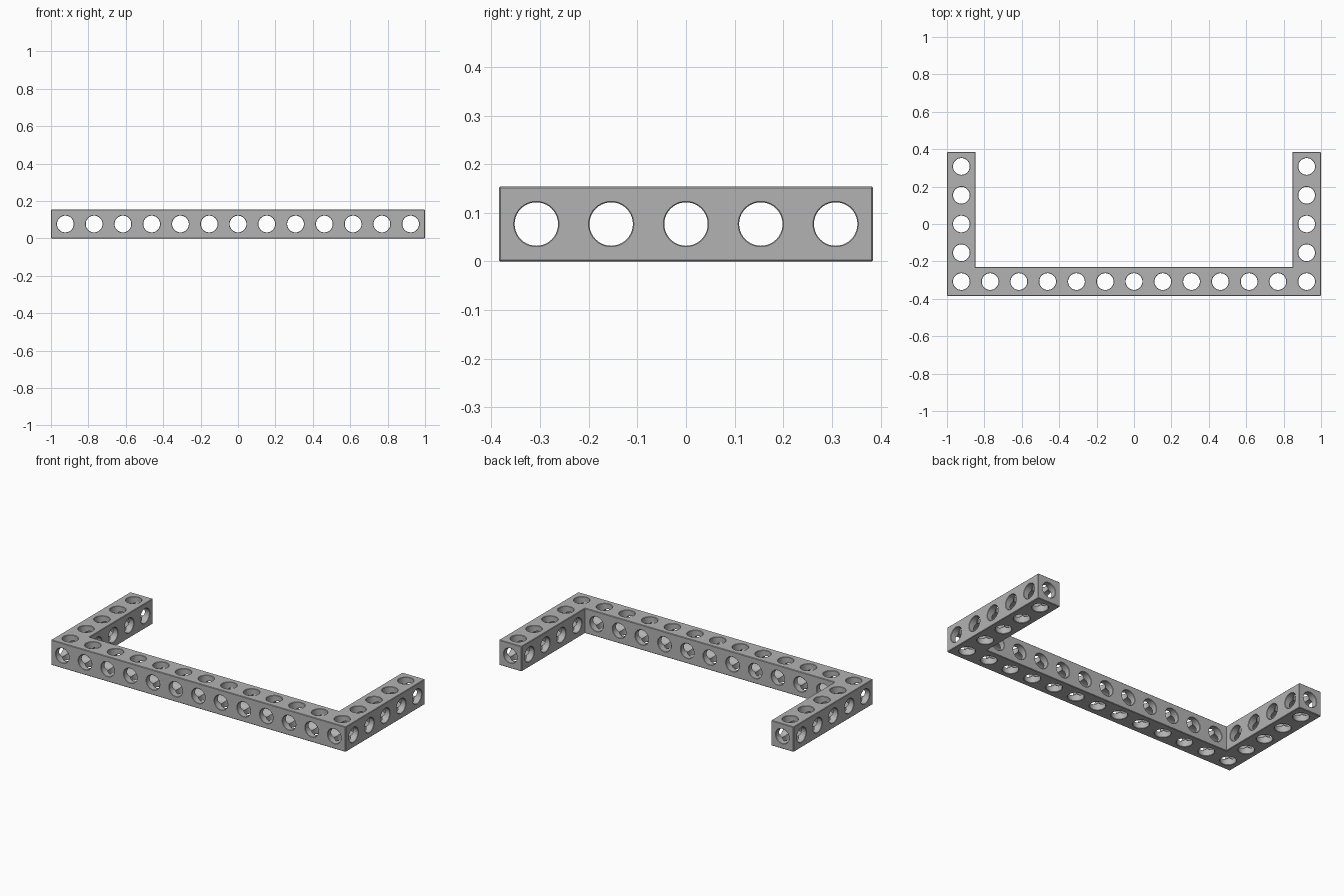
import bpy
import bmesh
import math
from mathutils import Matrix, Vector

cube = bpy.data.objects.get("Cube")
if cube:
    bpy.data.objects.remove(cube, do_unlink=True)

COLUMNS, ROWS = 13, 5
CELL = 2 / COLUMNS          # square bar section and hole spacing
HALF_Y = ROWS * CELL / 2
RADIUS = 0.0447
CHAMFER = 0.002

grey = bpy.data.materials.new("plain grey")
grey.use_nodes = True
grey.diffuse_color = (0.45, 0.45, 0.45, 1)
grey.node_tree.nodes["Principled BSDF"].inputs["Base Color"].default_value = (0.45, 0.45, 0.45, 1)


def finish(bm, name):
    bmesh.ops.recalc_face_normals(bm, faces=bm.faces)
    mesh = bpy.data.meshes.new(name)
    bm.to_mesh(mesh)
    bm.free()
    mesh.materials.append(grey)
    obj = bpy.data.objects.new(name, mesh)
    bpy.context.collection.objects.link(obj)
    return obj


def add_bore(bm, centre, axis, length, sides=40):
    """Drill shape that flares into a small chamfer at both ends."""
    turn = Vector((0, 0, 1)).rotation_difference(Vector(axis)).to_matrix().to_4x4()
    place = Matrix.Translation(centre) @ turn
    h, over = length / 2, 0.004
    stations = [(-h - over, RADIUS + CHAMFER + over), (-h + CHAMFER, RADIUS),
                (h - CHAMFER, RADIUS), (h + over, RADIUS + CHAMFER + over)]
    rings = []
    for z, r in stations:
        angles = [math.tau * i / sides for i in range(sides)]
        rings.append([bm.verts.new(place @ Vector((r * math.cos(a), r * math.sin(a), z)))
                      for a in angles])
    for low, high in zip(rings, rings[1:]):
        for i in range(sides):
            j = (i + 1) % sides
            bm.faces.new((low[i], low[j], high[j], high[i]))
    bm.faces.new(rings[0][::-1])
    bm.faces.new(rings[-1])


# U-shaped frame: one front bar with an arm at each end
inner_x, inner_y = 1 - CELL, -HALF_Y + CELL
outline = [(-1, -HALF_Y), (1, -HALF_Y), (1, HALF_Y), (inner_x, HALF_Y),
           (inner_x, inner_y), (-inner_x, inner_y), (-inner_x, HALF_Y), (-1, HALF_Y)]
bm = bmesh.new()
base = bm.faces.new([bm.verts.new((x, y, 0)) for x, y in outline])
top = bmesh.ops.extrude_face_region(bm, geom=[base])["geom"]
bmesh.ops.translate(bm, vec=(0, 0, CELL), verts=[v for v in top if isinstance(v, bmesh.types.BMVert)])
bmesh.ops.recalc_face_normals(bm, faces=bm.faces)
bmesh.ops.bevel(bm, geom=[e for e in bm.edges if e.is_convex], offset=0.003,
                segments=1, affect='EDGES')
frame = finish(bm, "perforated_frame")

# Hole positions
xs = [(i - COLUMNS // 2) * CELL for i in range(COLUMNS)]
ys = [(i - ROWS // 2) * CELL for i in range(ROWS)]
mid = CELL / 2
ends = (xs[0], xs[-1])

# Vertical holes
vertical = bmesh.new()
for x in xs:
    add_bore(vertical, (x, ys[0], mid), (0, 0, 1), CELL)
for x in ends:
    for y in ys[1:]:
        add_bore(vertical, (x, y, mid), (0, 0, 1), CELL)

# Front-to-back holes, running the full length of each arm
lengthwise = bmesh.new()
for x in xs[1:-1]:
    add_bore(lengthwise, (x, ys[0], mid), (0, 1, 0), CELL)
for x in ends:
    add_bore(lengthwise, (x, 0, mid), (0, 1, 0), ROWS * CELL)

# Sideways holes, running the full length of the front bar
sideways = bmesh.new()
add_bore(sideways, (0, ys[0], mid), (1, 0, 0), 2)
for x in ends:
    for y in ys[1:]:
        add_bore(sideways, (x, y, mid), (1, 0, 0), CELL)

# Cut the holes one direction at a time
bpy.context.view_layer.objects.active = frame
for name, drill in (("vertical", vertical), ("lengthwise", lengthwise), ("sideways", sideways)):
    cutter = finish(drill, name + "_drills")
    cutter.hide_render = True
    cut = frame.modifiers.new(name + " holes", 'BOOLEAN')
    cut.operation = 'DIFFERENCE'
    cut.solver = 'EXACT'
    cut.object = cutter
    bpy.ops.object.modifier_apply(modifier=cut.name)
    bpy.data.objects.remove(cutter, do_unlink=True)

bpy.ops.object.select_all(action='DESELECT')
frame.select_set(True)
bpy.ops.object.shade_smooth_by_angle(angle=math.radians(30))
